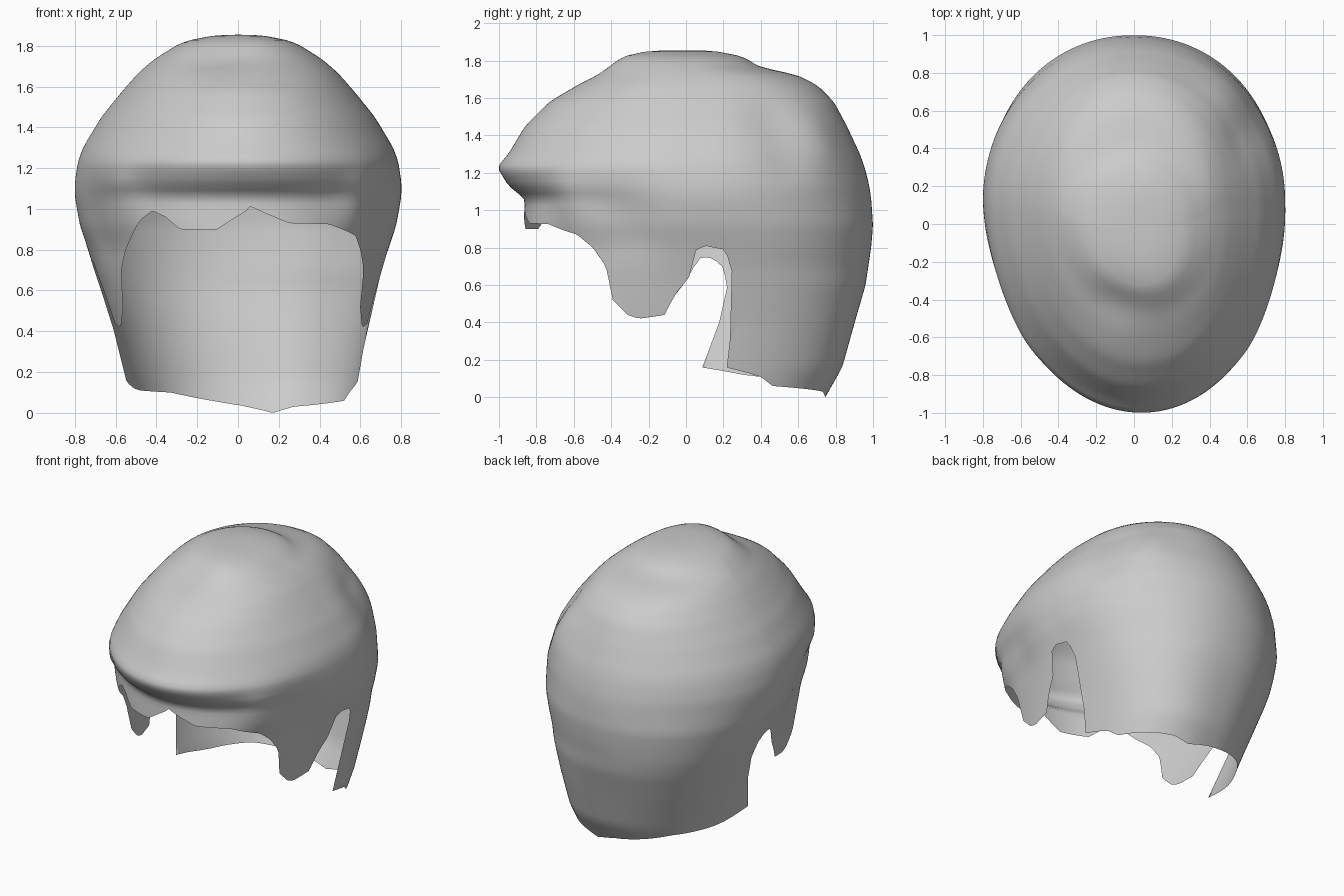
import bpy, bmesh, math
from mathutils import Vector

if "Cube" in bpy.data.objects:
    bpy.data.objects.remove(bpy.data.objects["Cube"], do_unlink=True)

# Horizontal sections: height, half width, front y, widest y, back y, squareness
SECTIONS = [
    (1.853, .06, -.14, -.02, .1, 2), (1.845, .17, -.28, -.02, .21, 2),
    (1.82, .27, -.35, 0, .31, 2.1), (1.76, .37, -.43, .04, .4, 2.1),
    (1.73, .415, -.47, .08, .58, 2.1), (1.67, .485, -.58, .08, .7, 2.1),
    (1.58, .565, -.73, .1, .79, 2.05), (1.45, .67, -.86, .1, .86, 2),
    (1.3, .76, -.95, .1, .93, 2), (1.23, .785, -1.01, .1, .955, 2),
    (1.13, .8, -.95, .12, .98, 2), (1.06, .8, -.86, .12, .99, 2),
    (.92, .775, -.87, .15, 1, 2.1), (.8, .735, -.88, .2, .99, 2.1),
    (.6, .675, -.9, .19, .96, 2.2), (.4, .62, -.9, .14, .9, 2.3),
    (.16, .57, -.87, .05, .83, 2.3), (0, .54, -.85, .03, .74, 2.3),
]

# Hem outline of each side, as (position, height): fringe by x, side by y, nape by x
FRINGE = {
    1: [(.04, 1.02), (.13, .98), (.25, .93), (.45, .925)],
    -1: [(.1, .9), (.28, .9), (.35, .96), (.41, .99), (.46, .95)],
}
SIDEBURN = [(-.58, .87), (-.5, .8), (-.43, .7), (-.39, .52), (-.31, .44),
            (-.25, .42), (-.11, .44), (-.06, .55), (.03, .66)]
EAR = {
    1: [(.04, .78), (.1, .81), (.2, .79), (.24, .72), (.25, .45), (.21, .16), (.4, .11)],
    -1: [(.04, .73), (.09, .75), (.15, .74), (.2, .69), (.22, .55), (.08, .16), (.3, .12)],
}
NAPE = {
    1: [(.5, .06), (.4, .045), (.25, .03), (.15, 0)],
    -1: [(.5, .11), (.35, .1), (.15, .06)],
}

# Soft lumps and hollows: centre, radius, push
LUMPS = [
    (Vector((.6, .48, 1.52)), .15, -.02), (Vector((.68, .55, 1.28)), .15, -.015),
    (Vector((.5, .72, 1.4)), .18, .025), (Vector((-.1, -.4, 1.75)), .15, -.02),
]
for s in (1, -1):
    LUMPS.append((Vector((s * .58, -.62, 1.05)), .13, .03))     # brow ends
    LUMPS.append((Vector((s * .72, -.3, .92)), .18, -.025))     # temples
FRONT_SHIFT = .04


def lerp_table(z):
    """Section values at a height."""
    z = min(max(z, 0), SECTIONS[0][0])
    for a, b in zip(SECTIONS, SECTIONS[1:]):
        if z >= b[0]:
            t = (z - b[0]) / (a[0] - b[0])
            return [q + (p - q) * t for p, q in zip(a[1:], b[1:])]


def section(z):
    """Section values, softened slightly between neighbouring heights."""
    reach = min(.018, SECTIONS[0][0] - z)
    samples = [lerp_table(z + d * reach) for d in (-1, -.5, 0, .5, 1)]
    return [sum(column) / len(samples) for column in zip(*samples)]


def low(z):
    """Zero above the ears, one at the nape hem."""
    return min(max((.7 - z) / .54, 0), 1)


def skew(z):
    """The nape reaches further forward on the right side."""
    return .115 * low(z)


def signed_power(value, exponent):
    return math.copysign(abs(value) ** exponent, value)


def surface_point(side, phi, z):
    """Point on the shell; phi runs from front centre to back centre."""
    width, front, mid, back, n = section(z)
    c = math.cos(phi)
    x = side * width * abs(math.sin(phi)) ** (2 / n)
    length = mid - front if c > 0 else back - mid
    y = mid - length * signed_power(c, 2 / n) + skew(z) * x
    x += FRONT_SHIFT * max(c, 0) + .02 * low(z)
    p = Vector((x, y, z))
    out = Vector((x, y - mid, z - .9)).normalized()
    for centre, radius, push in LUMPS:
        p += out * push * math.exp(-((p - centre).length / radius) ** 2)
    return p


def angle_from_x(side, x, z, at_back):
    width, n = section(z)[0], section(z)[-1]
    x = x if at_back else max(x - side * FRONT_SHIFT, 0)
    a = math.asin(min((x / width) ** (n / 2), 1))
    return math.pi - a if at_back else a


def angle_from_y(side, y, z):
    width, front, mid, back, n = section(z)
    offset = y - skew(z) * side * width - mid
    r = offset / (mid - front if offset < 0 else back - mid)
    return math.acos(max(-1, min(1, -signed_power(r, n / 2))))


def hem_keys(side):
    keys = [(0, .99)]
    keys += [(angle_from_x(side, x, z, False), z) for x, z in FRINGE[side]]
    keys += [(angle_from_y(side, y, z), z) for y, z in SIDEBURN + EAR[side]]
    keys += [(angle_from_x(side, x, z, True), z) for x, z in NAPE[side]]
    ordered = [keys[0]]
    for phi, z in keys[1:]:
        ordered.append((max(phi, ordered[-1][0] + .004), z))
    return ordered + [(math.pi + .01, .035)]


def hem_height(keys, phi):
    for (a, za), (b, zb) in zip(keys, keys[1:]):
        if phi <= b:
            return za + (zb - za) * (phi - a) / (b - a)
    return keys[-1][1]


# Columns run around the head; rows run down and stop at the hem
HALF, ROWS = 130, 64
TOP = SECTIONS[0][0]
columns = []
for side in (1, -1):
    keys = hem_keys(side)
    steps = range(HALF) if side == 1 else range(HALF, 0, -1)
    for i in steps:
        phi = math.pi * i / HALF
        columns.append((side, phi, hem_height(keys, phi)))

bm = bmesh.new()
grid = []
for r in range(ROWS + 1):
    level = TOP * (1 - (r / ROWS) ** 1.4)
    grid.append([bm.verts.new(surface_point(s, phi, max(level, hem)))
                 for s, phi, hem in columns])
crown = bm.verts.new((0, -.02, TOP + .001))
count = len(columns)
for i in range(count):
    j = (i + 1) % count
    bm.faces.new((crown, grid[0][i], grid[0][j]))
    for upper, lower in zip(grid, grid[1:]):
        bm.faces.new((upper[i], lower[i], lower[j], upper[j]))
bmesh.ops.remove_doubles(bm, verts=bm.verts[:], dist=.0002)
for f in bm.faces:
    f.smooth = True

mesh = bpy.data.meshes.new("hair_shell")
bm.to_mesh(mesh)
bm.free()
hair = bpy.data.objects.new("hair_shell", mesh)
bpy.context.collection.objects.link(hair)

# Plain grey
grey = bpy.data.materials.new("light_grey")
grey.use_nodes = True
colour = (.6, .6, .6, 1)
grey.diffuse_color = colour
grey.node_tree.nodes["Principled BSDF"].inputs["Base Color"].default_value = colour
mesh.materials.append(grey)
